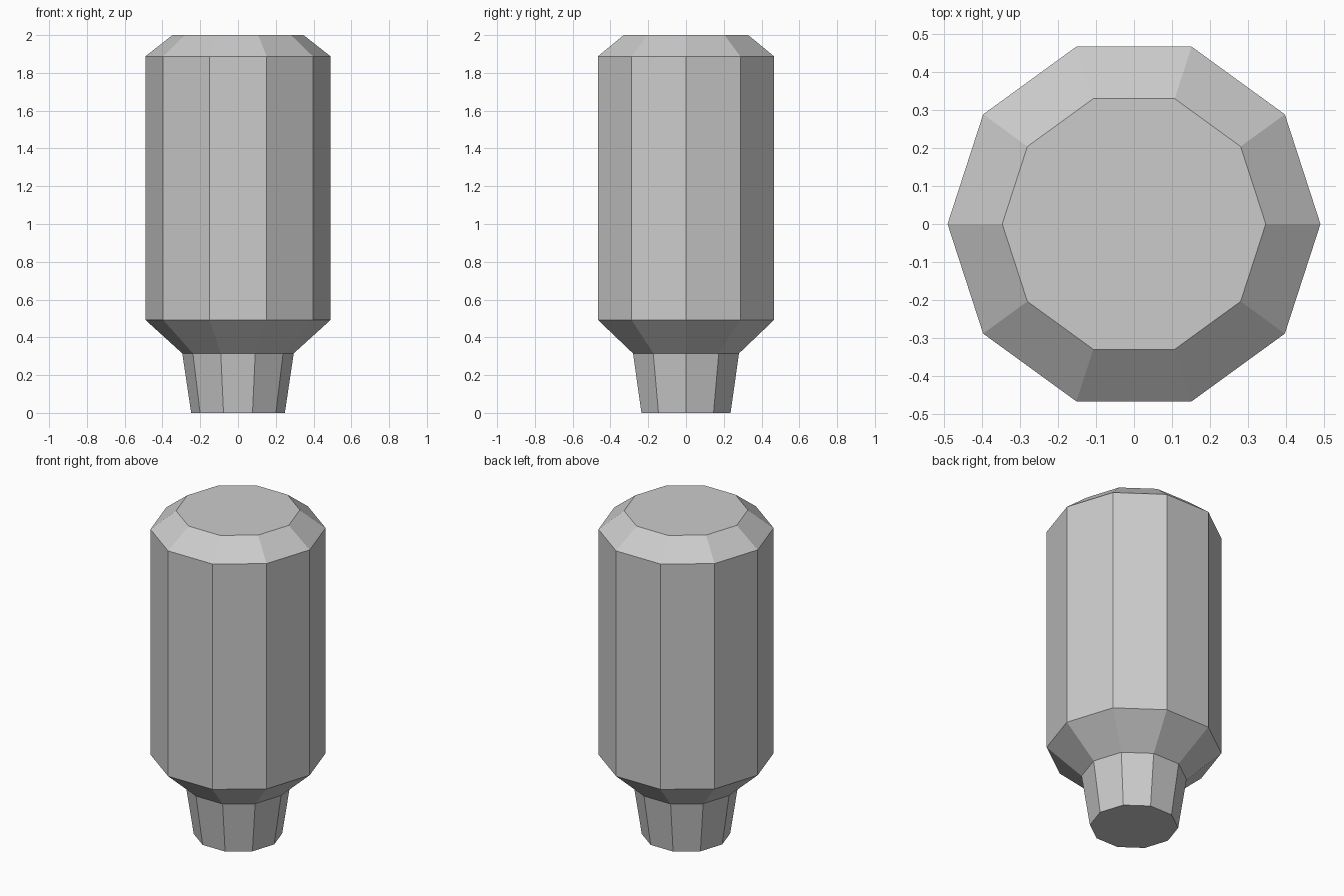
import bpy, bmesh
from math import cos, sin, tau

if "Cube" in bpy.data.objects:
    bpy.data.objects.remove(bpy.data.objects["Cube"])

SIDES = 10
# (radius, height) from the base of the neck up to the bevelled top
PROFILE = [(0.248, 0.0), (0.295, 0.315), (0.491, 0.493), (0.491, 1.887), (0.347, 2.0)]


def ring(bm, radius, z):
    return [bm.verts.new((radius * cos(tau * i / SIDES), radius * sin(tau * i / SIDES), z))
            for i in range(SIDES)]


# Ten-sided capsule body with tapered neck
bm = bmesh.new()
rings = [ring(bm, r, z) for r, z in PROFILE]
for low, high in zip(rings, rings[1:]):
    for i in range(SIDES):
        j = (i + 1) % SIDES
        bm.faces.new((low[i], low[j], high[j], high[i]))

# Bottom and top caps
bm.faces.new(rings[0][::-1])
bm.faces.new(rings[-1])

mesh = bpy.data.meshes.new("capsule_body")
bm.to_mesh(mesh)
bm.free()
bpy.context.collection.objects.link(bpy.data.objects.new("capsule_body", mesh))
